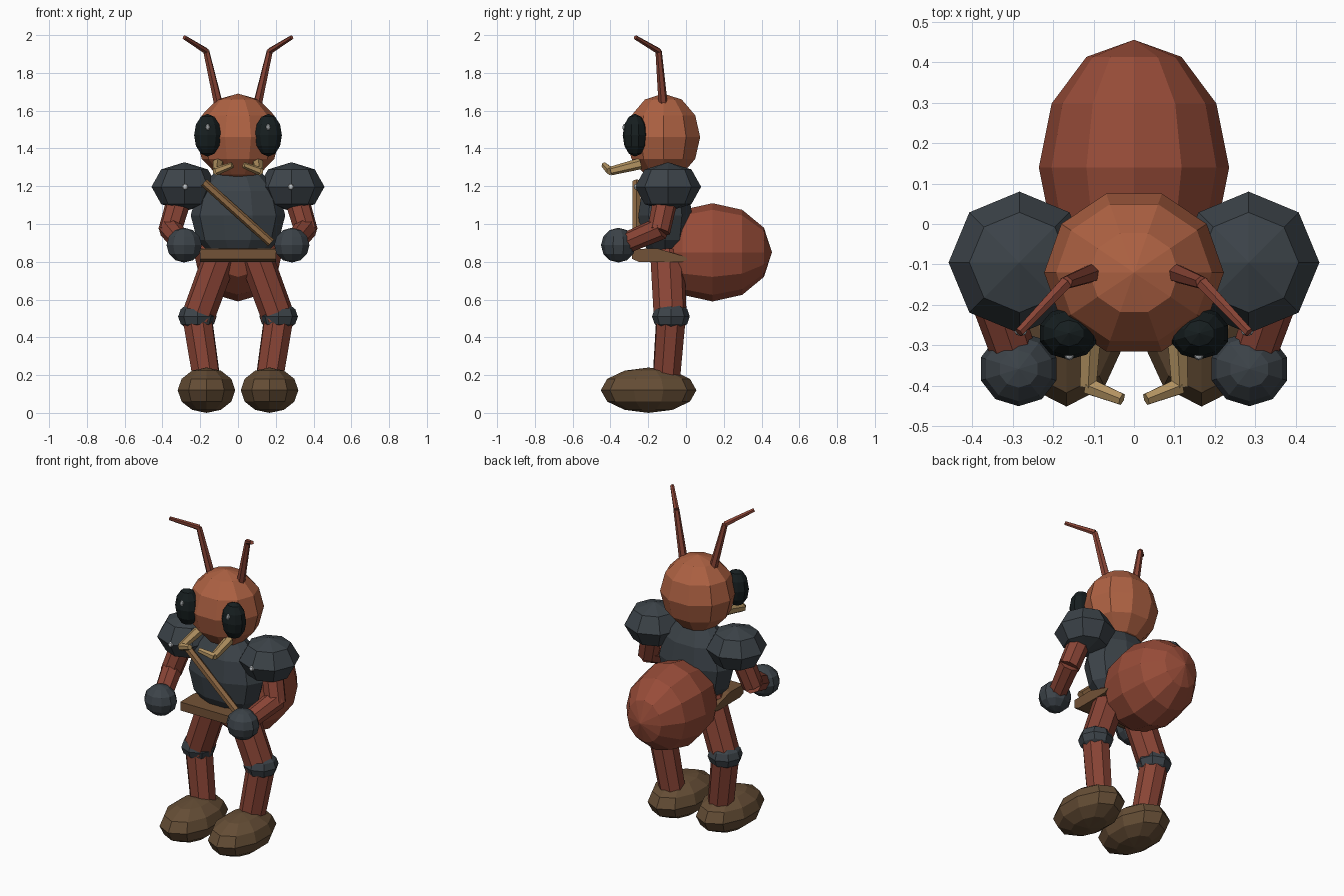
import bpy, bmesh, math
from mathutils import Vector, Matrix

if "Cube" in bpy.data.objects:
    bpy.data.objects.remove(bpy.data.objects["Cube"])


def material(name, rgb):
    m = bpy.data.materials.new(name)
    m.diffuse_color = (*rgb, 1)
    m.use_nodes = True
    m.node_tree.nodes["Principled BSDF"].inputs["Base Color"].default_value = m.diffuse_color
    return m


HEAD = material("head_orange", (0.42, 0.12, 0.055))
BODY = material("abdomen_red", (0.31, 0.072, 0.04))
LIMB = material("limb_red", (0.25, 0.058, 0.036))
ARMOR = material("armor_grey", (0.045, 0.056, 0.066))
EYE = material("eye_black", (0.008, 0.013, 0.014))
BOOT = material("boot_brown", (0.13, 0.075, 0.036))
BELT = material("belt_brown", (0.17, 0.085, 0.038))
STRAP = material("strap_tan", (0.26, 0.135, 0.055))
HORN = material("horn_tan", (0.45, 0.29, 0.12))
SHINE = material("shine", (0.55, 0.58, 0.6))


def finish(bm, name, mat):
    bmesh.ops.recalc_face_normals(bm, faces=bm.faces)
    mesh = bpy.data.meshes.new(name)
    bm.to_mesh(mesh)
    bm.free()
    mesh.materials.append(mat)
    ob = bpy.data.objects.new(name, mesh)
    bpy.context.collection.objects.link(ob)
    return ob


def ball(name, center, radii, mat, seg=10, rings=6, spin=0, tilt=0):
    """Faceted ellipsoid; spin turns the segments, tilt lays the pole along y."""
    bm = bmesh.new()
    bmesh.ops.create_uvsphere(bm, u_segments=seg, v_segments=rings, radius=1)
    turn = Matrix.Rotation(math.radians(tilt), 4, 'X') @ Matrix.Rotation(math.radians(spin), 4, 'Z')
    size = Matrix.Diagonal((*radii, 1))
    bm.transform(Matrix.Translation(center) @ size @ turn)
    return finish(bm, name, mat)


def rod(name, a, b, r1, r2, mat, seg=8):
    """Tapered prism between two points."""
    a, b = Vector(a), Vector(b)
    bm = bmesh.new()
    bmesh.ops.create_cone(bm, cap_ends=True, segments=seg, radius1=r1, radius2=r2,
                          depth=(b - a).length)
    bm.transform(Matrix.Translation((a + b) / 2) @ (b - a).to_track_quat('Z', 'Y').to_matrix().to_4x4())
    return finish(bm, name, mat)


# Head, torso, abdomen
ball("head", (0, -0.12, 1.46), (0.222, 0.205, 0.23), HEAD, spin=90)
ball("torso", (0, -0.11, 1.045), (0.25, 0.15, 0.26), ARMOR, spin=90)
ball("abdomen", (0, 0.14, 0.85), (0.235, 0.315, 0.26), BODY, seg=12, tilt=90)

# Belt: wedge profile extruded across x
profile = [(-0.285, 0.815), (-0.285, 0.868), (-0.15, 0.87), (0.02, 0.82), (-0.02, 0.8), (-0.25, 0.8)]
bm = bmesh.new()
face = bm.faces.new([bm.verts.new((-0.2, y, z)) for y, z in profile])
ext = bmesh.ops.extrude_face_region(bm, geom=[face])["geom"]
bmesh.ops.translate(bm, vec=(0.4, 0, 0), verts=[v for v in ext if isinstance(v, bmesh.types.BMVert)])
finish(bm, "belt", BELT)

# Chest strap, from one shoulder to the opposite hip
rod("chest_strap", (-0.18, -0.262, 1.22), (0.175, -0.262, 0.9), 0.023, 0.023, STRAP, 6)

for s, side in ((-1, "right"), (1, "left")):
    def p(x, y, z):
        return (s * x, y, z)

    # Eye with highlight
    ball(f"{side}_eye", p(0.161, -0.27, 1.47), (0.075, 0.065, 0.113), EYE)
    ball(f"{side}_eye_highlight", p(0.16, -0.325, 1.512), (0.012, 0.012, 0.018), SHINE, 8, 4)

    # Antenna
    elbow = p(0.168, -0.145, 1.915)
    rod(f"{side}_antenna_base", p(0.10, -0.12, 1.62), elbow, 0.025, 0.017, LIMB, 6)
    rod(f"{side}_antenna_tip", elbow, p(0.284, -0.268, 1.988), 0.017, 0.012, LIMB, 6)

    # Mandible
    bend = p(0.113, -0.4, 1.28)
    rod(f"{side}_mandible_base", p(0.105, -0.24, 1.32), bend, 0.03, 0.023, HORN, 6)
    rod(f"{side}_mandible_tip", bend, p(0.03, -0.433, 1.312), 0.023, 0.016, HORN, 6)

    # Shoulder guard with rivet
    ball(f"{side}_shoulder_guard", p(0.283, -0.095, 1.197), (0.175, 0.175, 0.13), ARMOR, 8, 4)
    ball(f"{side}_shoulder_rivet", p(0.28, -0.265, 1.197), (0.016, 0.012, 0.016), SHINE, 8, 4)

    # Arm and fist
    rod(f"{side}_upper_arm", p(0.30, -0.1, 1.17), p(0.362, -0.145, 0.96), 0.066, 0.062, LIMB)
    rod(f"{side}_forearm", p(0.362, -0.13, 0.98), p(0.29, -0.34, 0.89), 0.062, 0.055, LIMB)
    ball(f"{side}_fist", p(0.285, -0.358, 0.888), (0.098, 0.092, 0.092), ARMOR)

    # Leg, knee guard and boot
    rod(f"{side}_thigh", p(0.09, -0.1, 0.84), p(0.215, -0.083, 0.5), 0.09, 0.088, LIMB)
    ball(f"{side}_knee_guard", p(0.215, -0.08, 0.51), (0.102, 0.1, 0.078), ARMOR, 8, 6)
    rod(f"{side}_shin", p(0.215, -0.08, 0.5), p(0.165, -0.105, 0.17), 0.082, 0.076, LIMB)
    ball(f"{side}_boot", p(0.167, -0.198, 0.12), (0.16, 0.253, 0.12), BOOT)
